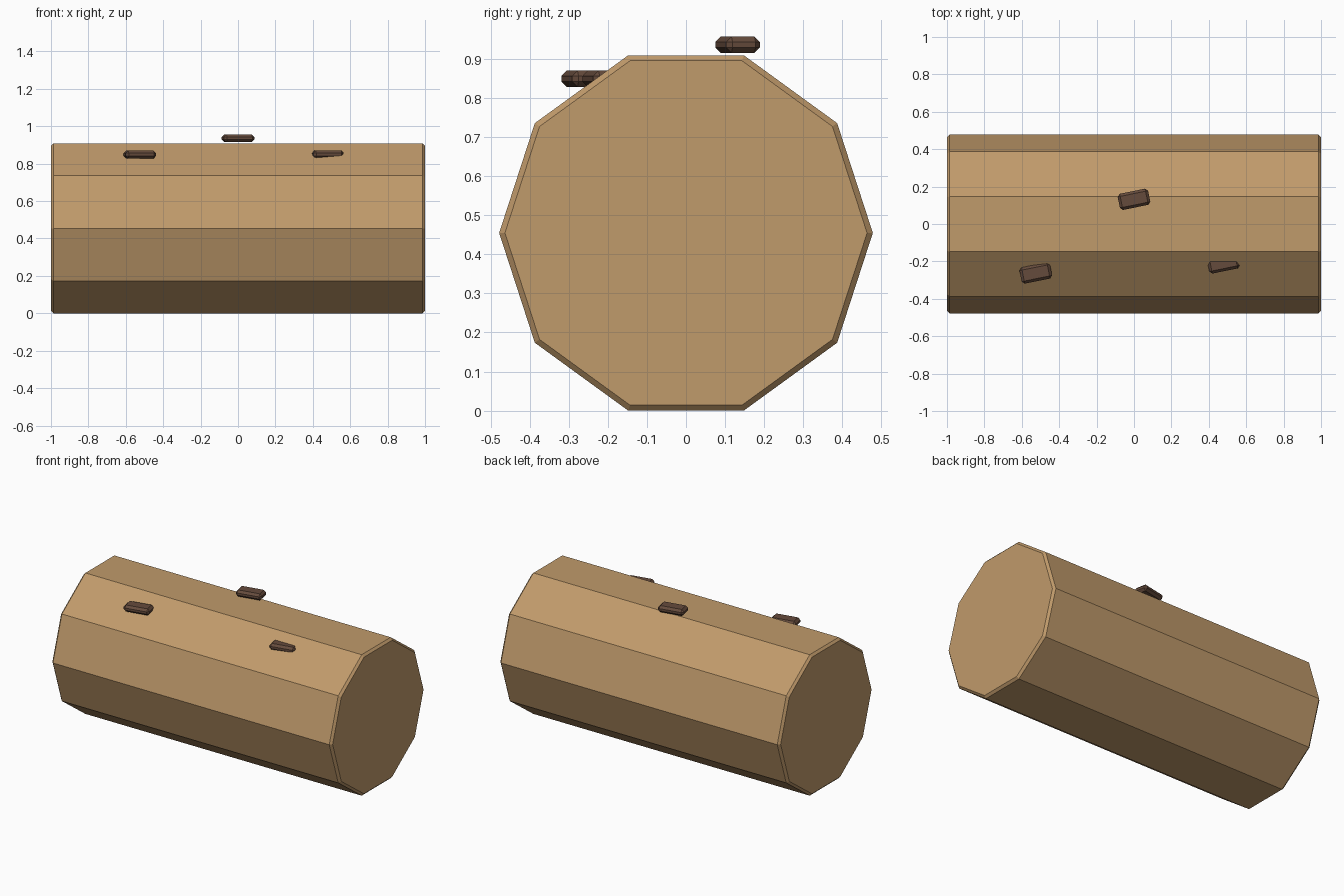
import bpy
from math import radians, pi, cos

cube = bpy.data.objects.get("Cube")
if cube:
    bpy.data.objects.remove(cube, do_unlink=True)


def make_material(name, color):
    mat = bpy.data.materials.new(name)
    mat.use_nodes = True
    mat.diffuse_color = (*color, 1)
    mat.node_tree.nodes["Principled BSDF"].inputs["Base Color"].default_value = (*color, 1)
    return mat


def finish(name, mat, bevel):
    """Name, colour and chamfer the active object, leaving shallow edges sharp."""
    obj = bpy.context.object
    obj.name = name
    obj.data.materials.append(mat)
    bpy.ops.object.transform_apply(location=False, rotation=True, scale=True)
    mod = obj.modifiers.new("chamfer", "BEVEL")
    mod.width = bevel
    mod.segments = 1
    mod.limit_method = "ANGLE"
    mod.angle_limit = radians(60)
    return obj


wood = make_material("light_wood", (0.53, 0.325, 0.147))
bark = make_material("dark_bark", (0.13, 0.07, 0.045))

# Ten-sided log lying along x, resting on a flat side
SIDES = 10
RADIUS = 0.478
bpy.ops.mesh.primitive_cylinder_add(
    vertices=SIDES, radius=RADIUS, depth=2,
    location=(0, 0, RADIUS * cos(pi / SIDES)), rotation=(0, pi / 2, 0))
log = finish("log", wood, 0.014)

# Small bark chips, partly sunk into the sloping side
chips = {
    "bark_chip_right": (-0.525, -0.262, 0.849),
    "bark_chip_middle": (0, 0.132, 0.936),
    "bark_chip_left": (0.478, -0.208, 0.849),
}
for name, place in chips.items():
    bpy.ops.mesh.primitive_cube_add(size=1, location=place)
    chip = bpy.context.object
    chip.scale = (0.166, 0.088, 0.042)
    chip.rotation_euler.z = radians(11.5)
    finish(name, bark, 0.014)
